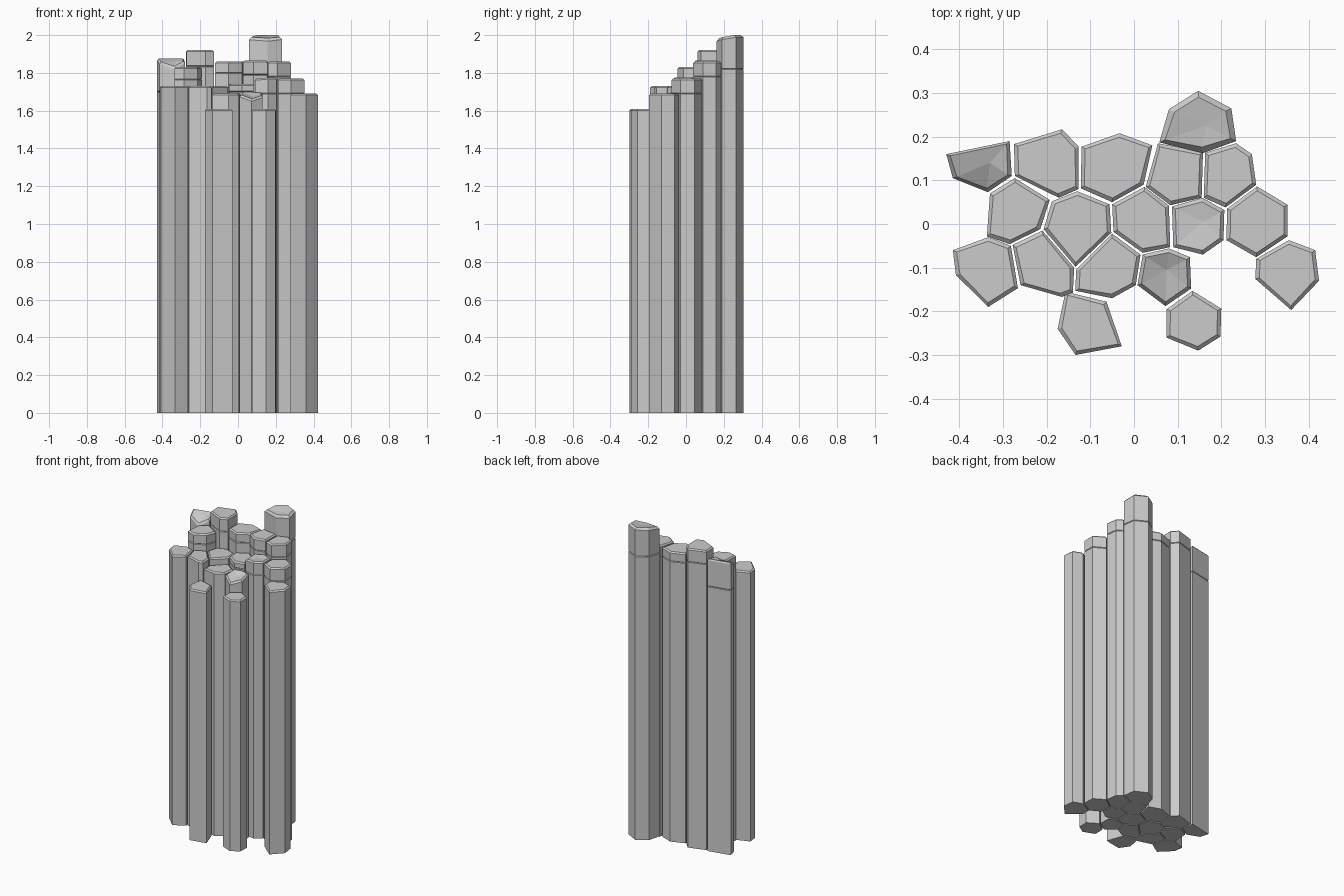
import bpy, bmesh
from mathutils import Vector

stone = bpy.data.materials.new("grey stone")
stone.diffuse_color = (0.6, 0.6, 0.6, 1)


def column(name, top, outline, seam=None, chip=None, bevel=0.008):
    """Upright prism with a bevelled top, an optional crack line and an optional chipped crown.
    chip = (tilt_x, tilt_y, dent_x, dent_y, dent_depth)"""
    bm = bmesh.new()
    pts = [Vector(p) for p in outline]
    if sum(a.cross(b) for a, b in zip(pts, pts[1:] + pts[:1])) < 0:
        pts.reverse()
    mid = sum(pts, Vector((0, 0))) / len(pts)

    def ring(z, inset=0.0, slope=False):
        out = []
        for p in pts:
            q = p + (mid - p).normalized() * inset
            drop = 0
            if slope and chip:
                drop = max(0, (q - mid).dot(Vector(chip[:2])))
            out.append(bm.verts.new((q.x, q.y, z - drop)))
        return out

    rings = [ring(0)]
    if seam:                                     # hairline crack below the crown
        rings += [ring(seam - 0.003), ring(seam, 0.004), ring(seam + 0.003)]
    rings += [ring(top - bevel, 0, True), ring(top, bevel * 1.2, True)]
    for a, b in zip(rings, rings[1:]):
        for i in range(len(pts)):
            j = (i + 1) % len(pts)
            bm.faces.new((a[i], a[j], b[j], b[i]))
    bm.faces.new(rings[0][::-1])
    crown = rings[-1]
    if chip:                                     # broken crown with a dent
        dent = bm.verts.new((chip[2], chip[3], top - chip[4]))
        for i in range(len(pts)):
            bm.faces.new((crown[i], crown[(i + 1) % len(pts)], dent))
    else:
        bm.faces.new(crown)
    bmesh.ops.recalc_face_normals(bm, faces=bm.faces)
    mesh = bpy.data.meshes.new(name)
    bm.to_mesh(mesh)
    bm.free()
    mesh.materials.append(stone)
    bpy.context.collection.objects.link(bpy.data.objects.new(name, mesh))


# Back row, tallest columns
column("back_column_1", 1.875, [(-.43, .16), (-.285, .19), (-.28, .11), (-.335, .073), (-.415, .105)],
       1.70, (0, -.9, -.33, .14, .012))
column("back_column_2", 1.92, [(-.275, .183), (-.165, .217), (-.127, .178), (-.127, .08), (-.172, .06), (-.273, .11)],
       1.835)
column("back_column_3", 1.86, [(-.12, .177), (-.033, .208), (.042, .18), (.022, .09), (-.05, .05), (-.122, .082)],
       1.80)
column("back_column_4", 1.865, [(.055, .185), (.158, .165), (.155, .06), (.083, .043), (.027, .085)],
       1.79)
column("back_column_5", 1.86, [(.163, .163), (.234, .185), (.27, .16), (.28, .09), (.21, .038), (.16, .06)],
       1.78)
column("rear_peak_column", 2.0, [(.058, .187), (.08, .263), (.147, .305), (.223, .265), (.234, .19), (.157, .162)],
       1.82, (0, -.3, .165, .225, .012), 0.012)

# Middle row
column("middle_column_1", 1.83, [(-.273, .105), (-.193, .055), (-.215, -.012), (-.285, -.046), (-.337, -.028),
                                 (-.33, .07)], 1.765)
column("middle_column_2", 1.73, [(-.188, .052), (-.13, .075), (-.056, .045), (-.052, -.02), (-.134, -.098),
                                 (-.207, -.012)])
column("middle_column_3", 1.74, [(-.05, .045), (.024, .085), (.08, .042), (.083, -.053), (.02, -.066),
                                 (-.047, -.018)], 1.70)
column("middle_column_4", 1.775, [(.087, .04), (.157, .06), (.207, .032), (.205, -.037), (.158, -.07), (.09, -.053)],
       1.69, (-.1, 0, .16, .005, .006))
column("middle_column_5", 1.77, [(.213, .035), (.282, .086), (.352, .044), (.352, -.028), (.28, -.076), (.212, -.037)],
       1.69)

# Front row
column("front_column_1", 1.73, [(-.415, -.06), (-.333, -.03), (-.282, -.05), (-.266, -.147), (-.334, -.19),
                                (-.408, -.117)])
column("front_column_2", 1.73, [(-.278, -.048), (-.21, -.015), (-.137, -.1), (-.14, -.157), (-.165, -.167),
                                (-.26, -.14)])
column("front_column_3", 1.69, [(-.133, -.105), (-.05, -.022), (.015, -.07), (.004, -.14), (-.05, -.17),
                                (-.134, -.153)])
column("front_column_4", 1.695, [(.02, -.07), (.08, -.056), (.128, -.076), (.131, -.148), (.072, -.188), (.008, -.14)],
       None, (0, -.5, .075, -.105, .02))
column("front_column_5", 1.69, [(.28, -.08), (.355, -.037), (.415, -.06), (.424, -.13), (.36, -.197), (.278, -.126)])

# Shortest columns at the very front
column("short_column_1", 1.61, [(-.175, -.24), (-.157, -.155), (-.063, -.178), (-.028, -.28), (-.134, -.3)])
column("short_column_2", 1.61, [(.075, -.195), (.134, -.153), (.2, -.194), (.198, -.258), (.147, -.29), (.074, -.26)])
